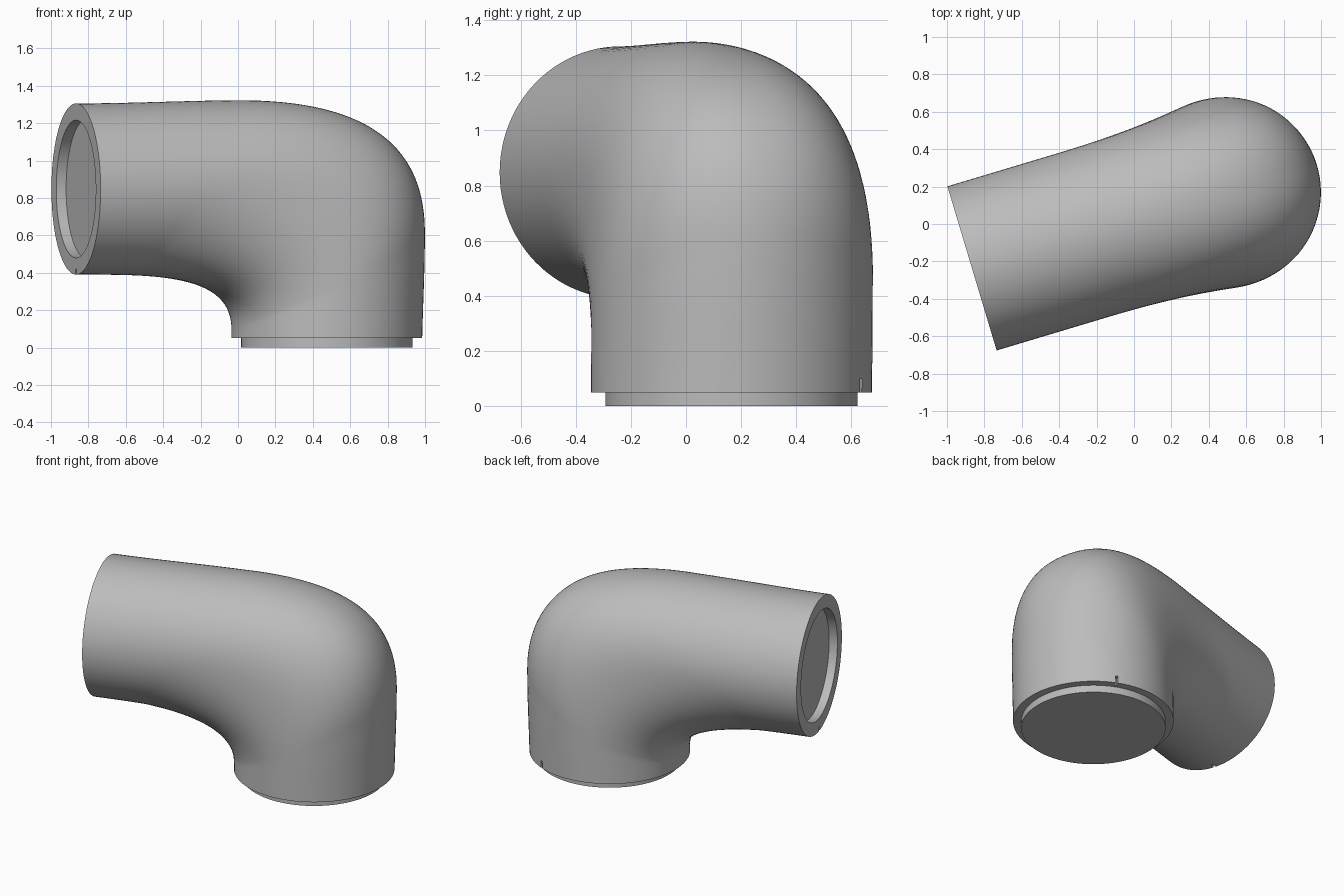
import bpy, bmesh, math
from mathutils import Vector, Matrix
from mathutils.geometry import interpolate_bezier

if "Cube" in bpy.data.objects:
    bpy.data.objects.remove(bpy.data.objects["Cube"])

SIDES = 96
BASE = Vector((0.475, 0.165, 0))      # centre of the upright leg
TURN = math.radians(196.7)            # heading of the side outlet
PLACE = Matrix.Translation(BASE) @ Matrix.Rotation(TURN, 4, "Z")

grey = bpy.data.materials.new("mid grey")
grey.use_nodes = True
grey.diffuse_color = (0.5, 0.5, 0.5, 1)
grey.node_tree.nodes["Principled BSDF"].inputs["Base Color"].default_value = (0.5, 0.5, 0.5, 1)


def path(segments, counts):
    """Chain of bezier segments in the plane of the bend (along, height)."""
    out = []
    for seg, n in zip(segments, counts):
        pts = interpolate_bezier(*[Vector((u, 0, z)) for u, z in seg], n + 1)
        out += pts if not out else pts[1:]
    return out


def ring(a, b, half_width, square=0.0):
    """Closed section spanning a to b, slightly squared in the bend."""
    mid, arm = (a + b) / 2, (a - b) / 2
    power = 2 / (2 + square)
    pts = []
    for i in range(SIDES):
        t = 2 * math.pi * i / SIDES
        c, s = math.cos(t), math.sin(t)
        c = math.copysign(abs(c) ** power, c)
        s = math.copysign(abs(s) ** power, s)
        pts.append(mid + arm * c + Vector((0, half_width * s, 0)))
    return pts


def loft(name, rings):
    """Skin a list of sections and cap both ends."""
    bm = bmesh.new()
    loops = [[bm.verts.new(PLACE @ p) for p in r] for r in rings]
    for lo, hi in zip(loops, loops[1:]):
        for i in range(SIDES):
            j = (i + 1) % SIDES
            bm.faces.new((lo[i], lo[j], hi[j], hi[i]))
    bm.faces.new(loops[0][::-1])
    bm.faces.new(loops[-1])
    bmesh.ops.recalc_face_normals(bm, faces=bm.faces)
    mesh = bpy.data.meshes.new(name)
    bm.to_mesh(mesh)
    bm.free()
    obj = bpy.data.objects.new(name, mesh)
    bpy.context.collection.objects.link(obj)
    mesh.materials.append(grey)
    return obj


def activate(obj):
    bpy.ops.object.select_all(action="DESELECT")
    obj.select_set(True)
    bpy.context.view_layer.objects.active = obj


def cut_slot(target, matrix):
    """Small locating slot cut through the rim."""
    bpy.ops.mesh.primitive_cube_add(size=1)
    cutter = bpy.context.object
    cutter.matrix_world = matrix @ Matrix.Diagonal((0.06, 0.016, 0.1, 1))
    bpy.context.view_layer.update()
    activate(target)
    mod = target.modifiers.new("slot", "BOOLEAN")
    mod.operation, mod.solver, mod.object = "DIFFERENCE", "EXACT", cutter
    bpy.ops.object.modifier_apply(modifier=mod.name)
    bpy.data.objects.remove(cutter)


# Elbow body: outer back line and inner throat line
counts = (8, 40, 10)
outer = path([
    [(-0.51, 0.05), (-0.515, 0.25), (-0.525, 0.42), (-0.525, 0.6)],
    [(-0.525, 0.6), (-0.525, 1.08), (-0.22, 1.325), (0.5, 1.322)],
    [(0.5, 1.322), (0.8, 1.32), (1.1, 1.305), (1.4, 1.305)]], counts)
inner = path([
    [(0.51, 0.05), (0.51, 0.07), (0.51, 0.1), (0.512, 0.12)],
    [(0.512, 0.12), (0.525, 0.31), (0.74, 0.375), (1.1, 0.387)],
    [(1.1, 0.387), (1.2, 0.39), (1.3, 0.39), (1.4, 0.39)]], counts)

sections = []
for k, (a, b) in enumerate(zip(outer, inner)):
    t = min(max((k - counts[0]) / counts[1], 0), 1)
    blend = t * t * (3 - 2 * t)
    sections.append(ring(a, b, 0.51 - 0.052 * blend, 0.25 * math.sin(math.pi * t)))

# Outlet rim and shallow recess
for u in (1.4, 1.345):
    sections.append(ring(Vector((u, 0, 1.2155)), Vector((u, 0, 0.4795)), 0.368))
body = loft("elbow_body", sections)

# Slots in the lower rim and the outlet rim
spin = Matrix.Rotation(math.radians(67), 4, "Z")
cut_slot(body, Matrix.Translation(BASE) @ spin @ Matrix.Translation((0.51, 0, 0.05)))
cut_slot(body, PLACE @ Matrix.Translation((1.4, 0, 0.37)))

# Spigot under the upright leg
spigot = loft("base_spigot", [
    ring(Vector((-0.458, 0, z)), Vector((0.458, 0, z)), 0.458) for z in (0, 0.06)])

for obj in (body, spigot):
    activate(obj)
    bpy.ops.object.shade_smooth_by_angle(angle=math.radians(30))
